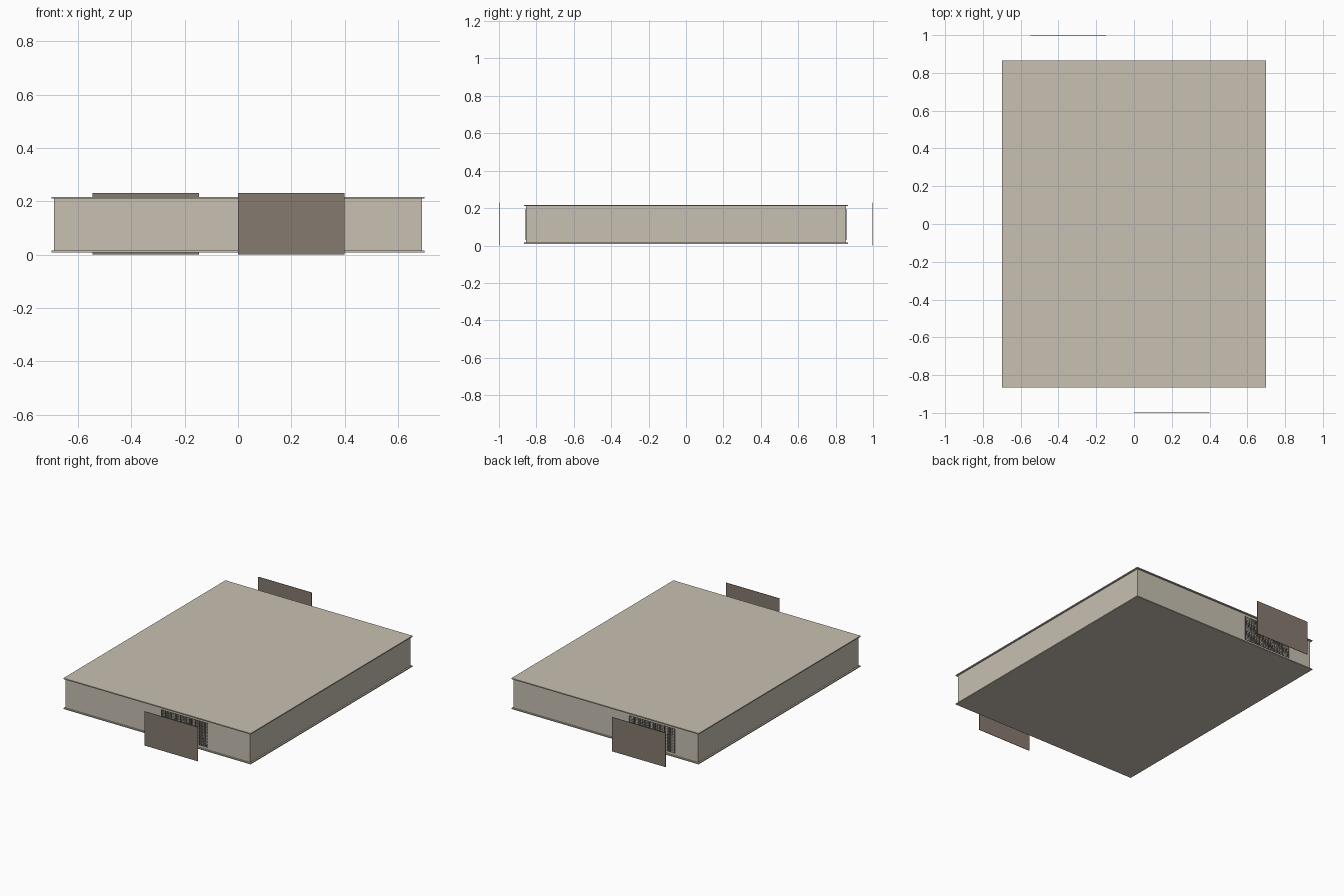
import bpy
import bmesh
from mathutils import Matrix

if "Cube" in bpy.data.objects:
    bpy.data.objects.remove(bpy.data.objects["Cube"])


def material(name, rgb):
    m = bpy.data.materials.new(name)
    m.diffuse_color = (*rgb, 1)
    m.use_nodes = True
    m.node_tree.nodes["Principled BSDF"].inputs["Base Color"].default_value = m.diffuse_color
    return m


STONE = material("warm_stone", (0.578, 0.527, 0.445))
BROWN = material("dark_taupe", (0.235, 0.195, 0.159))
MESH = material("mesh_grey", (0.10, 0.09, 0.08))


def boxes(name, spans, mat):
    """One object made of boxes given as (x0, x1, y0, y1, z0, z1)."""
    bm = bmesh.new()
    for x0, x1, y0, y1, z0, z1 in spans:
        place = Matrix.Translation(((x0 + x1) / 2, (y0 + y1) / 2, (z0 + z1) / 2))
        size = Matrix.Diagonal((x1 - x0, y1 - y0, z1 - z0, 1))
        bmesh.ops.create_cube(bm, size=1, matrix=place @ size)
    me = bpy.data.meshes.new(name)
    bm.to_mesh(me)
    bm.free()
    me.materials.append(mat)
    ob = bpy.data.objects.new(name, me)
    bpy.context.collection.objects.link(ob)
    return ob


# Overhanging slabs
X, Y = 0.70, 0.865
boxes("bottom_slab", [(-X, X, -Y, Y, 0.008, 0.015)], STONE)
boxes("top_slab", [(-X, X, -Y, Y, 0.21, 0.217)], STONE)

# Thin walls set in from the slab edges
WX, WY, T = 0.69, 0.855, 0.006
Z0, Z1 = 0.015, 0.21
for side, name in ((-1, "left_wall"), (1, "right_wall")):
    a, b = sorted((side * WX, side * (WX - T)))
    boxes(name, [(a, b, -WY, WY, Z0, Z1)], STONE)
for side, name in ((-1, "front_wall"), (1, "back_wall")):
    a, b = sorted((side * WY, side * (WY - T)))
    boxes(name, [(-WX + T, WX - T, a, b, Z0, Z1)], STONE)


# Fine vent lattice on a wall, with a free-standing screen panel facing it
def vent(name, x0, side, bar):
    a, b = sorted((side * WY, side * (WY + 0.002)))
    xs, xe, zs, ze = x0 + 0.025, x0 + 0.375, 0.03, 0.195
    nx, nz = 34, 16
    spans = []
    for i in range(nx + 1):
        x = xs + (xe - xs - bar) * i / nx
        spans.append((x, x + bar, a, b, zs, ze))
    for i in range(nz + 1):
        z = zs + (ze - zs - bar) * i / nz
        spans.append((xs, xe, a, b, z, z + bar))
    boxes(name + "_vent_lattice", spans, MESH)
    a, b = sorted((side, side * 0.997))
    boxes(name + "_screen_panel", [(x0, x0 + 0.4, a, b, 0.0, 0.231)], BROWN)


vent("front", 0.0, -1, 0.004)
vent("back", -0.547, 1, 0.003)
